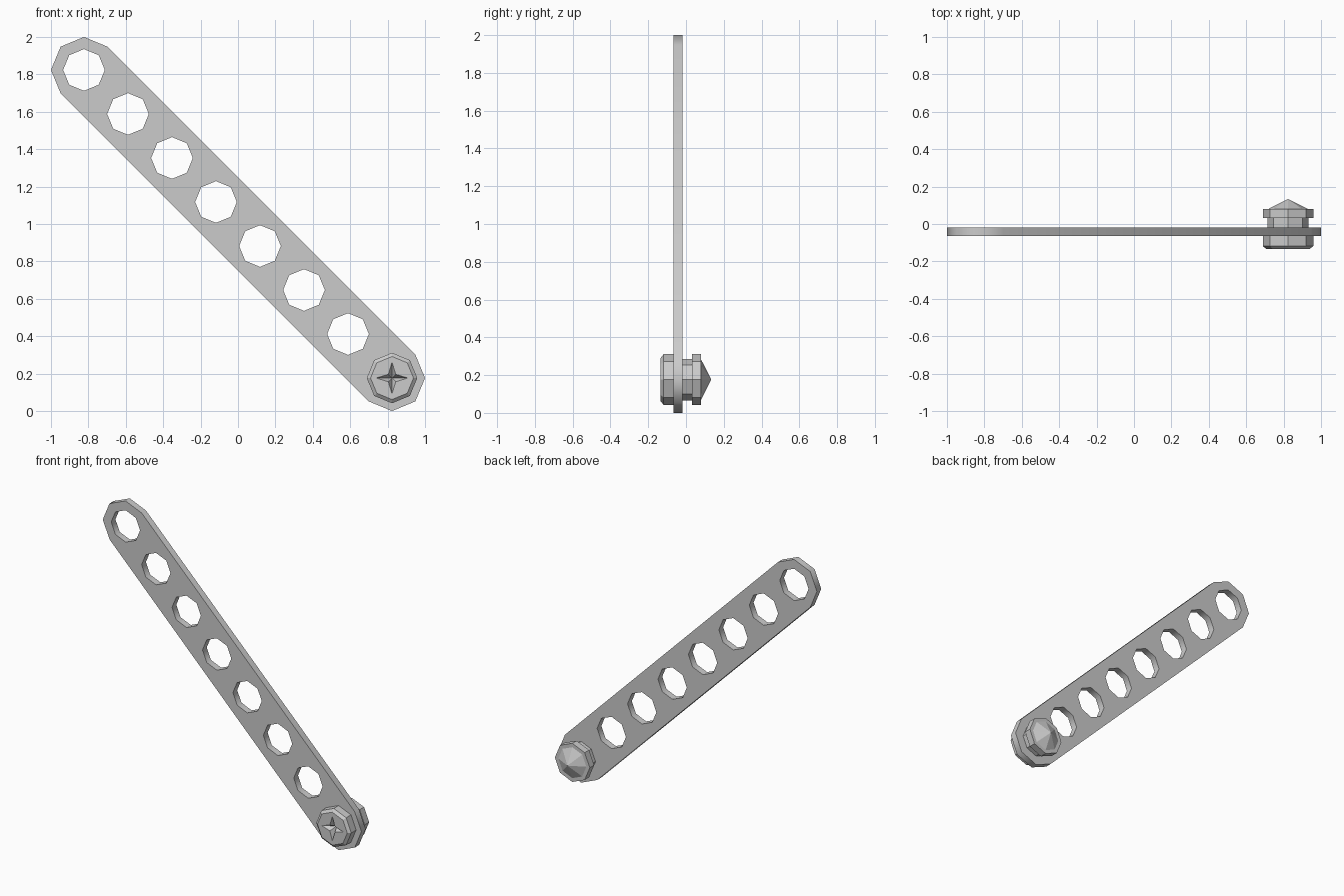
import bpy, bmesh
from math import pi, sin, cos

if "Cube" in bpy.data.objects:
    bpy.data.objects.remove(bpy.data.objects["Cube"])

END = 0.8235            # distance of the end hole centres from the middle, along x and z
LOW = 1 - END


def oct_points(cx, cz, r, first=0, count=8):
    return [(cx + r * cos((first + i) * pi / 4), cz + r * sin((first + i) * pi / 4))
            for i in range(count)]


# Perforated bar: rounded outline with eight octagonal holes, extruded
curve = bpy.data.curves.new("perforated_bar", 'CURVE')
curve.dimensions = '2D'
curve.fill_mode = 'BOTH'
curve.extrude = 0.0235


def add_loop(points):
    s = curve.splines.new('POLY')
    s.points.add(len(points) - 1)
    for p, (x, z) in zip(s.points, points):
        p.co = (x, z, 0, 1)
    s.use_cyclic_u = True


add_loop(oct_points(-END, 1 + END, LOW, 1, 5) + oct_points(END, LOW, LOW, 5, 5))
for i in range(8):
    d = -END + i * 2 * END / 7
    add_loop(oct_points(d, 1 - d, 0.1115))

bar = bpy.data.objects.new("perforated_bar", curve)
bpy.context.collection.objects.link(bar)
bar.rotation_euler = (pi / 2, 0, 0)
bar.location = (0, -0.0415, 0)
bpy.context.view_layer.objects.active = bar
bar.select_set(True)
bpy.ops.object.convert(target='MESH')

# Bolt: eight-sided lathe from star recess, over the head and flange, to the pointed tip
# (y, radius at axis corners, radius at diagonal corners)
rings = [
    (-0.134, 0.085, 0.028),    # star recess rim
    (-0.134, 0.115, 0.115),    # head face
    (-0.118, 0.135, 0.135),    # head chamfer
    (-0.065, 0.135, 0.135),
    (-0.065, 0.110, 0.110),    # shaft
    (0.031, 0.110, 0.110),
    (0.031, 0.135, 0.135),     # flange
    (0.079, 0.135, 0.135),
    (0.079, 0.108, 0.108),     # cone base
]
bm = bmesh.new()
loops = []
for y, ra, rd in rings:
    loops.append([bm.verts.new(((rd if i % 2 else ra) * cos(i * pi / 4), y,
                                (rd if i % 2 else ra) * sin(i * pi / 4))) for i in range(8)])
recess = bm.verts.new((0, -0.085, 0))
tip = bm.verts.new((0, 0.134, 0))
for i in range(8):
    j = (i + 1) % 8
    for a, b in zip(loops, loops[1:]):
        bm.faces.new((a[i], a[j], b[j], b[i]))
    bm.faces.new((recess, loops[0][j], loops[0][i]))
    bm.faces.new((tip, loops[-1][i], loops[-1][j]))
bmesh.ops.recalc_face_normals(bm, faces=bm.faces)
mesh = bpy.data.meshes.new("bolt")
bm.to_mesh(mesh)
bm.free()
bolt = bpy.data.objects.new("bolt", mesh)
bolt.location = (END, 0, LOW)
bpy.context.collection.objects.link(bolt)
